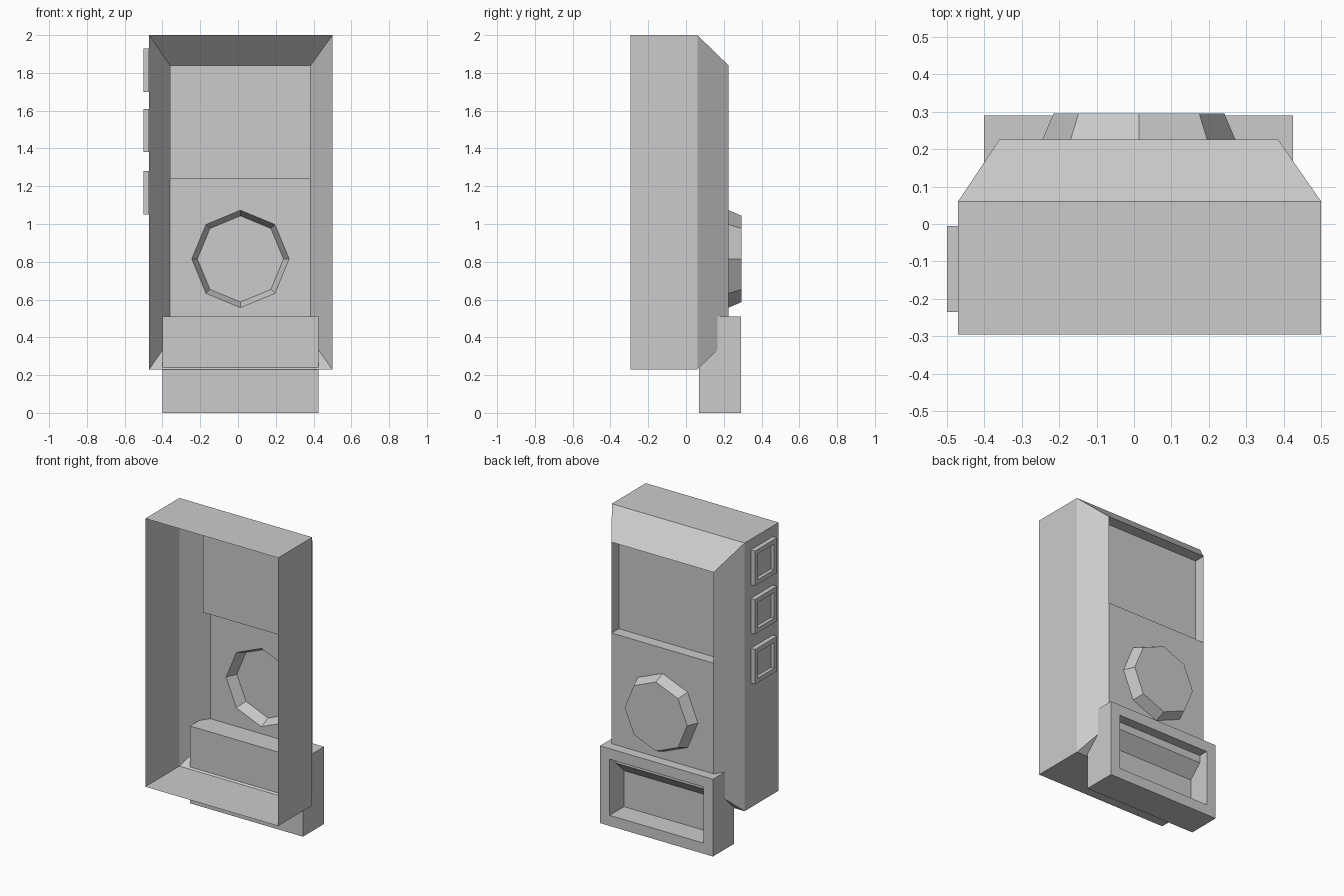
import bpy, bmesh, math

if "Cube" in bpy.data.objects:
    bpy.data.objects.remove(bpy.data.objects["Cube"])

PX0, PX1, PZ0, PZ1 = -0.36, 0.385, 0.39, 1.84   # raised panel extents
PY = 0.225                                      # raised panel plane


def rect(x0, x1, z0, z1, y):
    """Rectangle in the XZ plane."""
    return [(x0, y, z0), (x1, y, z0), (x1, y, z1), (x0, y, z1)]


def rect_yz(y0, y1, z0, z1, x):
    """Rectangle in the YZ plane."""
    return [(x, y0, z0), (x, y1, z0), (x, y1, z1), (x, y0, z1)]


def rect8(x0, x1, z0, z1, y):
    """Rectangle with side midpoints, ready to bridge to an octagon."""
    xm, zm = (x0 + x1) / 2, (z0 + z1) / 2
    return [(x1, y, zm), (x1, y, z1), (xm, y, z1), (x0, y, z1),
            (x0, y, zm), (x0, y, z0), (xm, y, z0), (x1, y, z0)]


def octagon(cx, cz, r, y):
    return [(cx + r * math.cos(i * math.pi / 4), y, cz + r * math.sin(i * math.pi / 4))
            for i in range(8)]


def inset(x0, x1, z0, z1, d):
    return x0 + d, x1 - d, z0 + d, z1 - d


def loft(bm, rings, cap_start=False, cap_end=True):
    """Bridge successive rings with quads, optionally capping the ends."""
    loops = [[bm.verts.new(p) for p in ring] for ring in rings]
    for a, b in zip(loops, loops[1:]):
        for i in range(len(a)):
            j = (i + 1) % len(a)
            bm.faces.new((a[i], a[j], b[j], b[i]))
    if cap_start:
        bm.faces.new(loops[0])
    if cap_end:
        bm.faces.new(loops[-1])


def finish(name, bm):
    bmesh.ops.remove_doubles(bm, verts=bm.verts[:], dist=0.0005)
    bmesh.ops.recalc_face_normals(bm, faces=bm.faces[:])
    mesh = bpy.data.meshes.new(name)
    bm.to_mesh(mesh)
    bm.free()
    obj = bpy.data.objects.new(name, mesh)
    bpy.context.collection.objects.link(obj)
    return obj


# Open-backed housing with chamfered border
bm = bmesh.new()
loft(bm, [rect(-0.47, 0.5, 0.23, 2.0, -0.295),
          rect(-0.47, 0.5, 0.23, 2.0, 0.06),
          rect(PX0, PX1, PZ0, PZ1, PY)], cap_end=False)
finish("housing", bm)

# Recessed display window
bm = bmesh.new()
loft(bm, [rect(PX0, PX1, 1.24, PZ1, PY), rect(PX0, PX1, 1.24, PZ1, 0.15)])
finish("screen_recess", bm)

# Plain strip below the window
bm = bmesh.new()
bm.faces.new([bm.verts.new(p) for p in reversed(rect(PX0, PX1, 1.13, 1.24, PY))])
finish("panel_strip", bm)

# Lower panel flowing into the hollow eight-sided dial
bm = bmesh.new()
loft(bm, [rect8(PX0, PX1, PZ0, 1.13, PY),
          octagon(0.013, 0.815, 0.258, PY),
          octagon(0.013, 0.815, 0.228, 0.295)])
finish("dial_panel", bm)

# Tray at the base with a pocket in its face
bm = bmesh.new()
outer = (-0.4, 0.425, 0.0, 0.51)
inner = inset(*outer, 0.07)
loft(bm, [rect(*outer, 0.07), rect(*outer, 0.29),
          rect(*inner, 0.29), rect(*inner, 0.14)], cap_start=True)
finish("tray", bm)

# Three dished side buttons
for n, top in enumerate((1.93, 1.61, 1.28)):
    bm = bmesh.new()
    size = (-0.235, -0.005, top - 0.23, top)
    dish = inset(*size, 0.03)
    loft(bm, [rect_yz(*size, -0.47), rect_yz(*size, -0.5),
              rect_yz(*dish, -0.5), rect_yz(*dish, -0.477)])
    finish(f"side_button_{n + 1}", bm)
